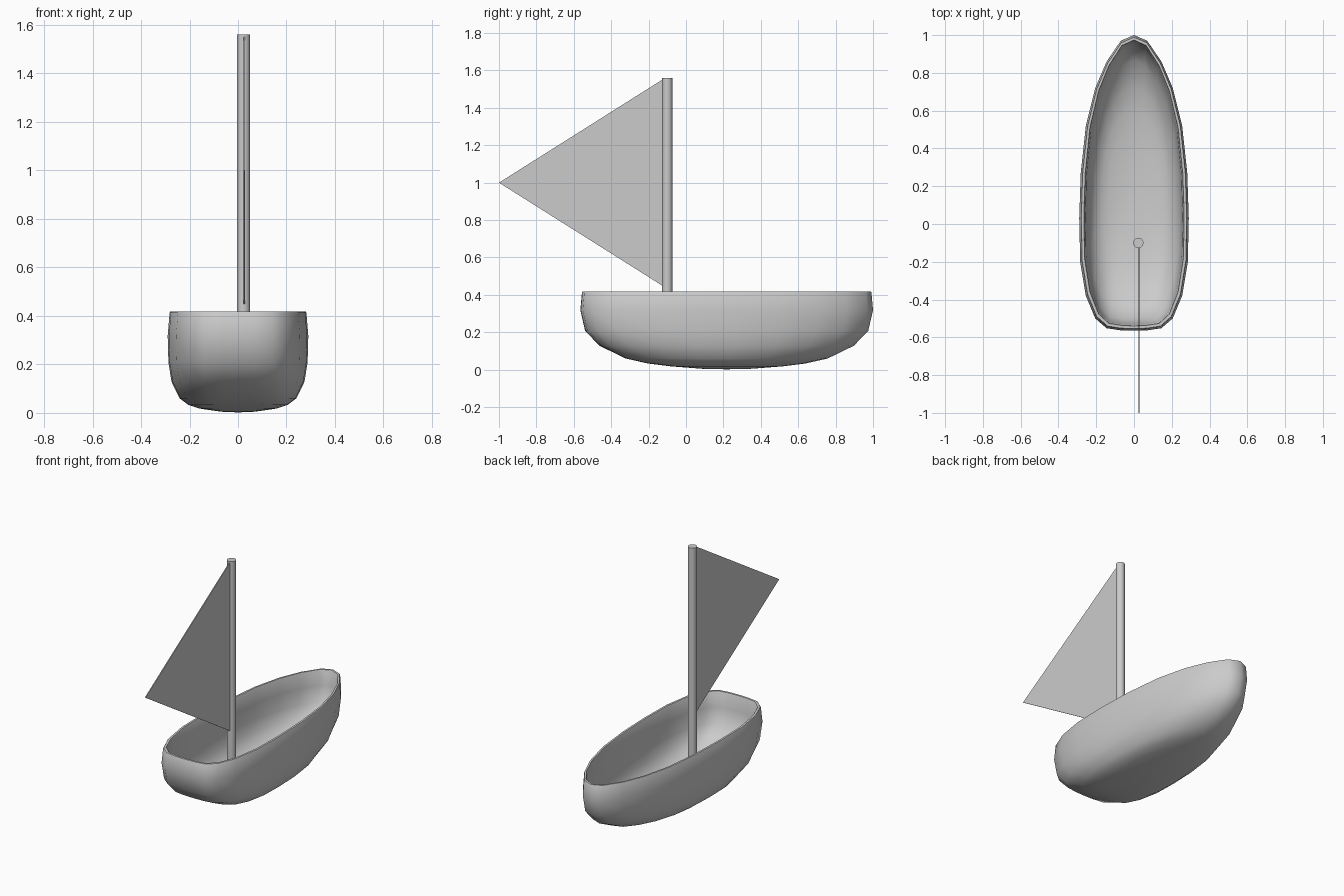
import bpy, bmesh, math

if "Cube" in bpy.data.objects:
    bpy.data.objects.remove(bpy.data.objects["Cube"])

def add_object(name, bm, angle=None):
    bmesh.ops.recalc_face_normals(bm, faces=bm.faces)
    mesh = bpy.data.meshes.new(name)
    bm.to_mesh(mesh)
    bm.free()
    ob = bpy.data.objects.new(name, mesh)
    bpy.context.collection.objects.link(ob)
    if angle:
        bpy.ops.object.select_all(action='DESELECT')
        ob.select_set(True)
        bpy.context.view_layer.objects.active = ob
        bpy.ops.object.shade_smooth_by_angle(angle=math.radians(angle))
    return ob

# Hull: one deck outline, scaled at each level down the outside and the inside
half = [(0, 1.0), (.07, .97), (.145, .86), (.205, .72), (.255, .52), (.282, .27),
        (.29, .03), (.285, -.2), (.255, -.38), (.205, -.5), (.145, -.552),
        (.07, -.563), (0, -.565)]
outline = half + [(-x, y) for x, y in half[-2:0:-1]]
HX, HY, CY = .29, .7825, .2175

# (z, half width, half length)
levels = [(.007, .07, .13), (.02, .16, .30), (.035, .205, .42), (.062, .241, .54),
          (.13, .274, .68), (.21, .287, .757), (.32, .29, .7825), (.415, .282, .774),
          (.42, .279, .771),                                   # outside, keel to rim
          (.42, .266, .757), (.415, .263, .754), (.32, .257, .748), (.22, .253, .722),
          (.15, .241, .648), (.092, .209, .51), (.07, .174, .39), (.056, .135, .28),
          (.047, .06, .12)]                                    # inside, rim to floor
bm = bmesh.new()
rings = [[bm.verts.new((x * hx / HX, CY + (y - CY) * hy / HY, z)) for x, y in outline]
         for z, hx, hy in levels]
n = len(outline)
for a, b in zip(rings, rings[1:]):
    for i in range(n):
        j = (i + 1) % n
        bm.faces.new((a[i], a[j], b[j], b[i]))
for ring, z in ((rings[0], .004), (rings[-1], .045)):
    tip = bm.verts.new((0, CY, z))
    for i in range(n):
        bm.faces.new((ring[i], ring[(i + 1) % n], tip))
lowest = min(v.co.z for v in bm.verts)
bmesh.ops.translate(bm, verts=bm.verts, vec=(0, 0, -lowest * .5))
add_object("hull", bm, 50)

# Mast
MX, MY, R, BASE, TOP = .023, -.10, .027, .03, 1.56
bm = bmesh.new()
bmesh.ops.create_cone(bm, cap_ends=True, segments=32, radius1=R, radius2=R, depth=TOP - BASE)
bmesh.ops.translate(bm, verts=bm.verts, vec=(MX, MY, (TOP + BASE) / 2))
add_object("mast", bm, 30)

# Sail: thin triangular panel
bm = bmesh.new()
tri = [(-.12, 1.555), (-1.0, 1.0), (-.12, .445)]
face = bm.faces.new([bm.verts.new((MX, y, z)) for y, z in tri])
ext = bmesh.ops.extrude_face_region(bm, geom=[face])
bmesh.ops.translate(bm, vec=(.006, 0, 0),
                    verts=[v for v in ext["geom"] if isinstance(v, bmesh.types.BMVert)])
add_object("sail", bm)
